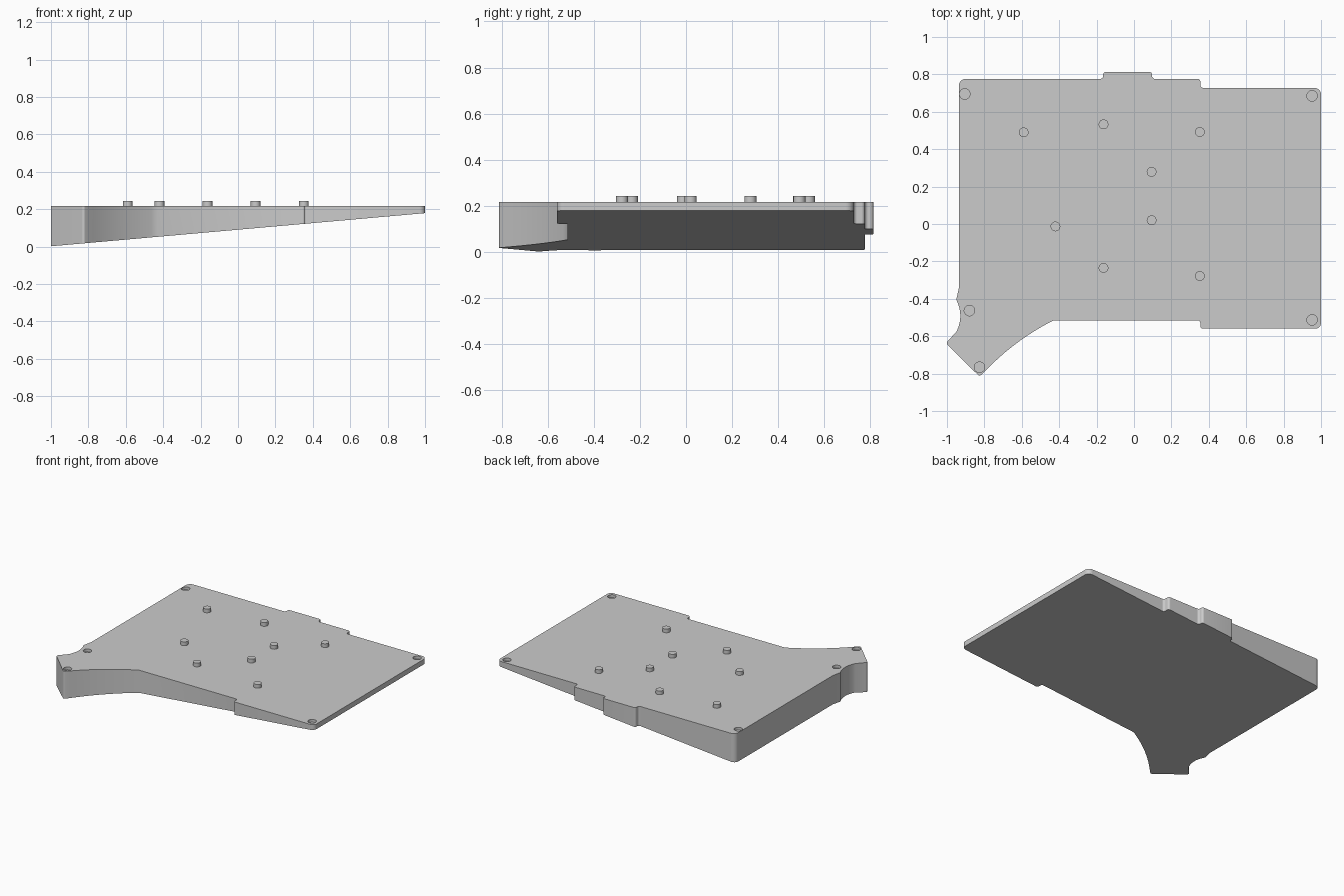
import bpy, bmesh
from math import pi, tan
from mathutils import Vector

cube = bpy.data.objects.get("Cube")
if cube:
    bpy.data.objects.remove(cube, do_unlink=True)

TOP = 0.216
grey = bpy.data.materials.new("plain_grey")
grey.use_nodes = True
colour = (0.6, 0.6, 0.6, 1)
grey.diffuse_color = colour
grey.node_tree.nodes["Principled BSDF"].inputs["Base Color"].default_value = colour


def make(name, bm):
    bmesh.ops.recalc_face_normals(bm, faces=bm.faces)
    mesh = bpy.data.meshes.new(name)
    bm.to_mesh(mesh)
    bm.free()
    mesh.materials.append(grey)
    ob = bpy.data.objects.new(name, mesh)
    bpy.context.collection.objects.link(ob)
    return ob


def smooth(ob):
    bpy.ops.object.select_all(action='DESELECT')
    ob.select_set(True)
    bpy.context.view_layer.objects.active = ob
    bpy.ops.object.shade_smooth_by_angle(angle=pi / 6)


def disc(bm, x, y, z0, z1, radius):
    """Add an upright cylinder to the mesh."""
    made = bmesh.ops.create_cone(bm, cap_ends=True, segments=32, radius1=radius,
                                 radius2=radius, depth=z1 - z0)
    bmesh.ops.translate(bm, verts=made["verts"], vec=(x, y, (z0 + z1) / 2))


def bow(a, b, sag, n=12):
    """Shallow arc from a to b, bulging to the left of travel by sag."""
    a, b = Vector(a), Vector(b)
    d = b - a
    side = Vector((-d.y, d.x)).normalized() * sag
    curve = [a + d * (i / n) + side * (4 * i * (n - i) / n ** 2) for i in range(n + 1)]
    return [(p.x, p.y, 0) for p in curve]


def fillet(corners, n=6):
    """Round each (x, y, radius) corner of a closed outline."""
    out = []
    for i, (x, y, r) in enumerate(corners):
        p = Vector((x, y))
        if r == 0:
            out.append(p)
            continue
        u = (Vector(corners[i - 1][:2]) - p).normalized()
        v = (Vector(corners[(i + 1) % len(corners)][:2]) - p).normalized()
        cut = r / tan(u.angle(v) / 2)
        centre = p + (u + v).normalized() * (r * r + cut * cut) ** 0.5
        start, end = p + u * cut - centre, p + v * cut - centre
        for k in range(n + 1):
            out.append(centre + start.lerp(end, k / n).normalized() * r)
    return out


# Plate outline, running clockwise from the back left of the top
s = 0.015
outline = [(-0.936, 0.776, 0.035),
           (-0.165, 0.776, s), (-0.165, 0.813, s), (0.097, 0.813, s), (0.097, 0.776, s),
           (0.355, 0.776, s), (0.355, 0.728, s), (1, 0.728, 0.035),
           (1, -0.56, 0.03), (0.355, -0.56, s), (0.355, -0.515, s)]
outline += bow((-0.43, -0.515), (-0.80, -0.791), -0.02)
outline += [(-0.826, -0.815, 0.012), (-1.006, -0.638, 0.015)]
outline += bow((-0.949, -0.575), (-0.95, -0.405), -0.021)
outline += [(-0.936, -0.34, 0.03)]

# Wedge body: level top, underside rising towards +x
bm = bmesh.new()
points = fillet(outline)
upper = [bm.verts.new((p.x, p.y, TOP)) for p in points]
lower = [bm.verts.new((p.x, p.y, 0.002 + 0.0885 * (p.x + 1))) for p in points]
bm.faces.new(upper)
bm.faces.new(lower)
for i in range(len(points)):
    bm.faces.new((upper[i - 1], upper[i], lower[i], lower[i - 1]))
body = make("wedge_plate", bm)

# Shallow round sockets near the corners
bm = bmesh.new()
for x, y in [(-0.905, 0.695), (0.952, 0.685), (0.952, -0.513), (-0.88, -0.463), (-0.826, -0.766)]:
    disc(bm, x, y, TOP - 0.02, TOP + 0.05, 0.028)
cutter = make("socket_cutter", bm)
cutter.hide_render = True
boolean = body.modifiers.new("sockets", 'BOOLEAN')
boolean.operation = 'DIFFERENCE'
boolean.solver = 'EXACT'
boolean.object = cutter
bpy.context.view_layer.objects.active = body
bpy.ops.object.modifier_apply(modifier=boolean.name)
bpy.data.objects.remove(cutter, do_unlink=True)
smooth(body)

# Raised pegs on the top
pegs = [(-0.59, 0.49), (-0.163, 0.533), (0.352, 0.492), (0.094, 0.279),
        (0.094, 0.02), (-0.42, -0.013), (-0.163, -0.235), (0.352, -0.278)]
for i, (x, y) in enumerate(pegs, 1):
    bm = bmesh.new()
    disc(bm, x, y, TOP - 0.01, 0.243, 0.026)
    smooth(make(f"peg_{i}", bm))
